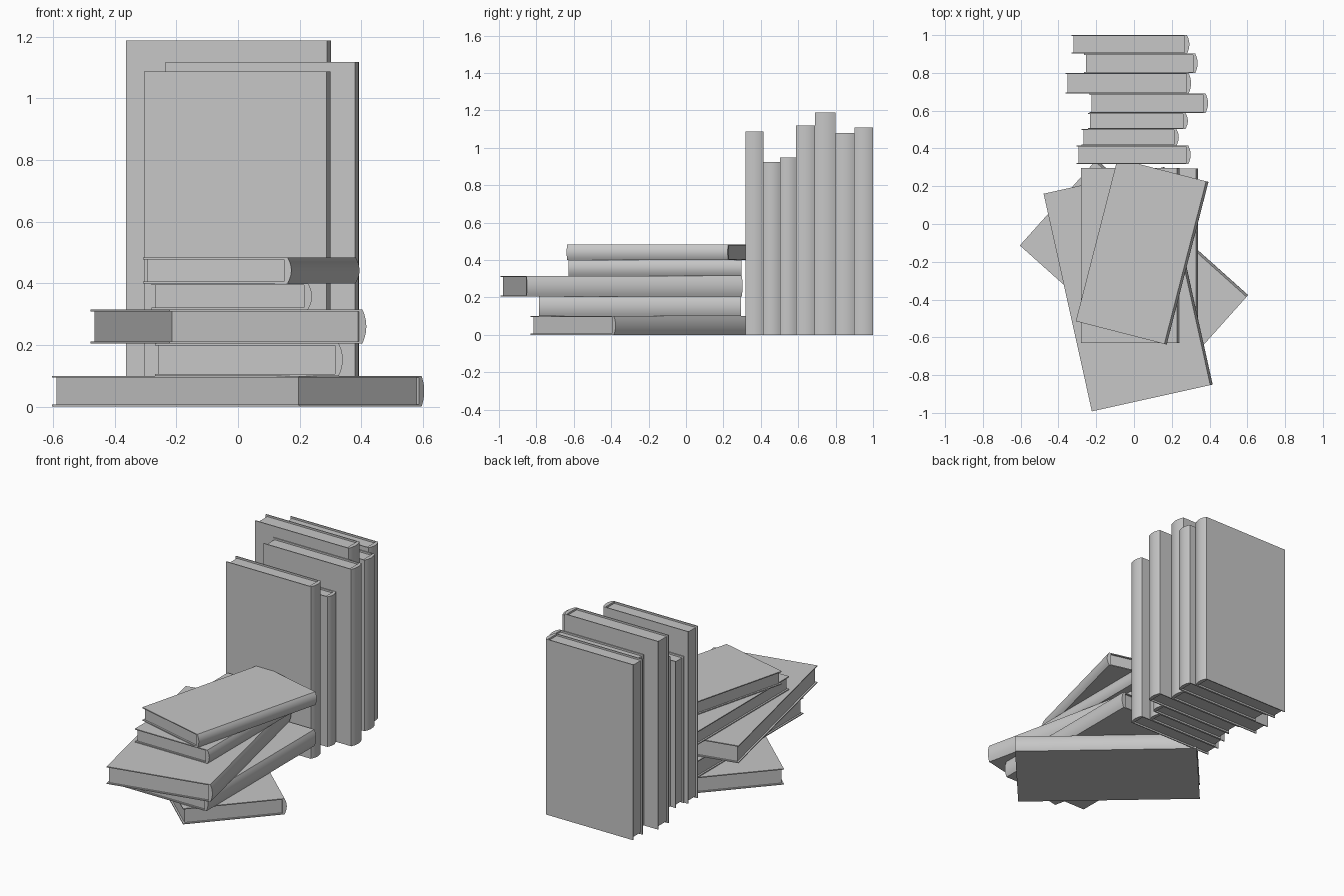
import bpy, bmesh
from math import radians, sin, cos, pi
from mathutils import Matrix

cube = bpy.data.objects.get("Cube")
if cube:
    bpy.data.objects.remove(cube, do_unlink=True)

grey = bpy.data.materials.new("plain grey")
grey.use_nodes = True
colour = (0.57, 0.57, 0.57, 1)
grey.diffuse_color = colour
grey.node_tree.nodes["Principled BSDF"].inputs["Base Color"].default_value = colour

BOARD = 0.006    # cover thickness
SPINE = 0.025    # spine depth, including the bulge
BULGE = 0.013    # rounded part of the spine
INSET = 0.011    # how far pages sit back from the cover edges


def extrude_profile(name, points, length, matrix):
    """Extrude an outline in local x/z along local y, centred."""
    bm = bmesh.new()
    face = bm.faces.new([bm.verts.new((x, -length / 2, z)) for x, z in points])
    new = bmesh.ops.extrude_face_region(bm, geom=[face])["geom"]
    verts = [v for v in new if isinstance(v, bmesh.types.BMVert)]
    bmesh.ops.translate(bm, verts=verts, vec=(0, length, 0))
    bmesh.ops.recalc_face_normals(bm, faces=bm.faces)
    mesh = bpy.data.meshes.new(name)
    bm.to_mesh(mesh)
    bm.free()
    mesh.materials.append(grey)
    for p in mesh.polygons:
        p.use_smooth = True
    mesh.set_sharp_from_angle(angle=radians(30))
    obj = bpy.data.objects.new(name, mesh)
    obj.matrix_world = matrix
    bpy.context.scene.collection.objects.link(obj)


def book(name, width, height, thick, matrix):
    """Cover with a rounded spine on local +x, and a recessed page block."""
    fore, back, half = -width / 2, width / 2 - SPINE, thick / 2
    inner = half - BOARD
    steps = 10
    arc = [(width / 2 - BULGE * (1 - (1 - (2 * i / steps - 1) ** 2)),
            half * (1 - 2 * i / steps)) for i in range(steps + 1)]
    cover = [(fore, half)] + arc + [(fore, -half), (fore, -inner),
                                    (back, -inner), (back, inner), (fore, inner)]
    extrude_profile(name + "_cover", cover, height, matrix)
    pages = [(fore + INSET, -inner), (back, -inner), (back, inner), (fore + INSET, inner)]
    extrude_profile(name + "_pages", pages, height - 2 * INSET, matrix)


# Lying stack: centre x, centre y, width, height, bottom z, top z, turn
lying = [
    (0.0, -0.245, 0.61, 1.076, 0.0, 0.1, 48.2),
    (0.035, -0.245, 0.61, 1.08, 0.1, 0.205, 0),
    (-0.031, -0.345, 0.655, 1.18, 0.205, 0.315, 12.5),
    (-0.02, -0.167, 0.52, 0.925, 0.315, 0.4, 0),
    (0.043, -0.146, 0.497, 0.889, 0.4, 0.484, -14.4),
]
for i, (x, y, w, h, z0, z1, turn) in enumerate(lying, 1):
    place = Matrix.Translation((x, y, (z0 + z1) / 2)) @ Matrix.Rotation(radians(turn), 4, 'Z')
    book(f"lying_book_{i}", w, h, z1 - z0, place)

# Standing row, front to back: left x, right x, back y, height
standing = [
    (-0.305, 0.30, 0.415, 1.087),
    (-0.278, 0.237, 0.503, 0.925),
    (-0.243, 0.285, 0.588, 0.948),
    (-0.235, 0.392, 0.69, 1.118),
    (-0.363, 0.302, 0.80, 1.188),
    (-0.265, 0.337, 0.902, 1.08),
    (-0.33, 0.293, 1.0, 1.108),
]
front = 0.317
for i, (x0, x1, rear, h) in enumerate(standing, 1):
    place = Matrix.Translation(((x0 + x1) / 2, (front + rear) / 2, h / 2)) @ Matrix.Rotation(pi / 2, 4, 'X')
    book(f"standing_book_{i}", x1 - x0, h, rear - front, place)
    front = rear
